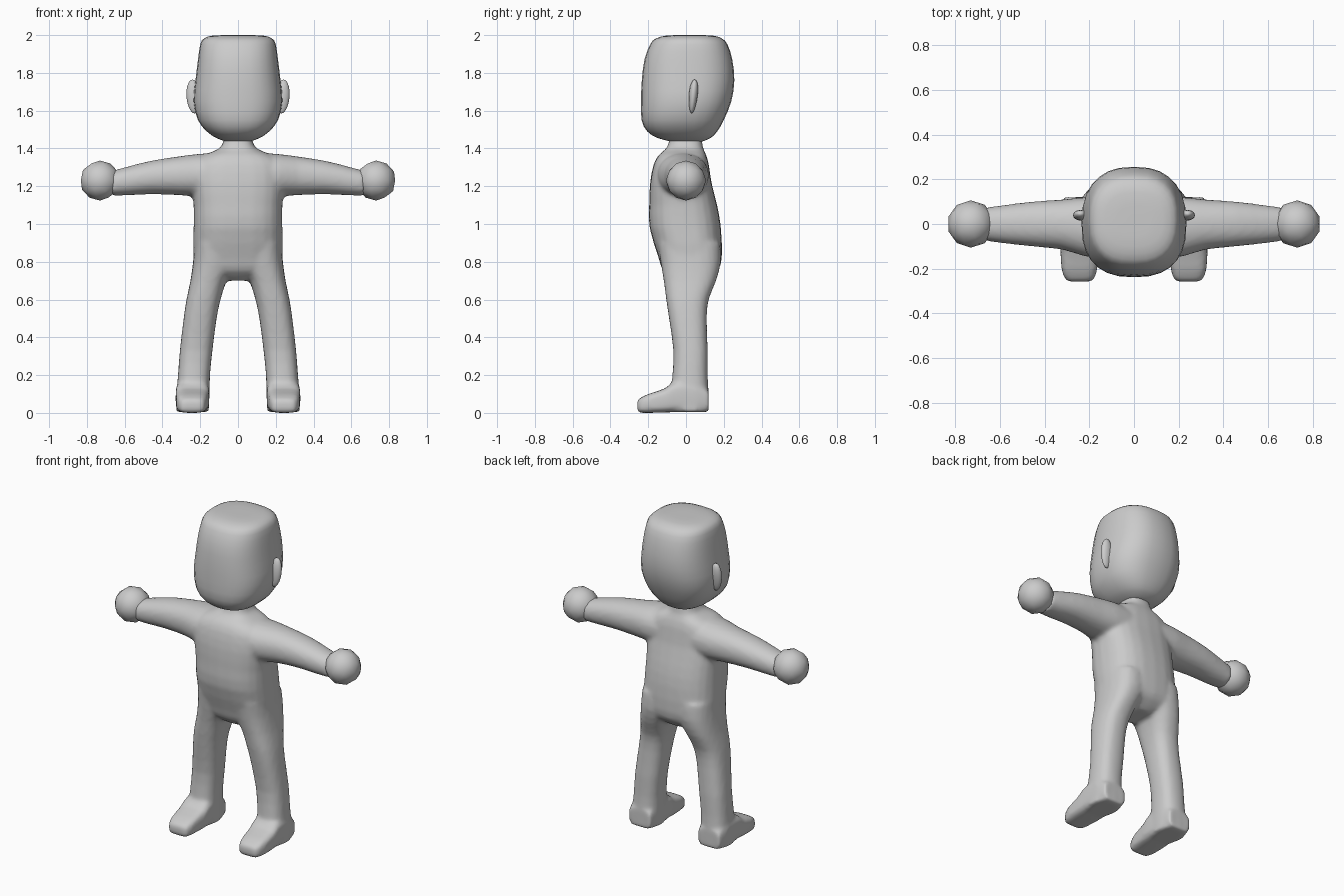
import bpy, bmesh, math
from mathutils import Vector

if "Cube" in bpy.data.objects:
    bpy.data.objects.remove(bpy.data.objects["Cube"])

clay = bpy.data.materials.new("clay_grey")
clay.diffuse_color = (0.6, 0.6, 0.6, 1)
clay.use_nodes = True
clay.node_tree.nodes["Principled BSDF"].inputs["Base Color"].default_value = clay.diffuse_color


def finish(obj, angle=40):
    obj.data.materials.clear()
    obj.data.materials.append(clay)
    bpy.ops.object.select_all(action='DESELECT')
    obj.select_set(True)
    bpy.context.view_layer.objects.active = obj
    bpy.ops.object.shade_smooth_by_angle(angle=math.radians(angle))


def spline(rows, t):
    """Smooth interpolation of section rows at parameter t."""
    i = min(int(t), len(rows) - 2)
    f = t - i
    p = [rows[max(0, min(len(rows) - 1, i + k))] for k in (-1, 0, 1, 2)]
    return [0.5 * (2 * b + (c - a) * f + (2 * a - 5 * b + 4 * c - d) * f * f
                   + (3 * b - a - 3 * c + d) * f ** 3) for a, b, c, d in zip(*p)]


def loft(bm, axis, rows, power=2.4, sides=24, steps=2, side=1):
    """Rows are (position, low a, high a, low b, high b) of rounded sections along an axis."""
    rings = []
    for k in range((len(rows) - 1) * steps + 1):
        t, a0, a1, b0, b1 = spline(rows, k / steps)
        ring = []
        for j in range(sides):
            th = 2 * math.pi * j / sides
            c, s = math.cos(th), math.sin(th)
            a = (a0 + a1) / 2 + (a1 - a0) / 2 * math.copysign(abs(c) ** (2 / power), c)
            b = (b0 + b1) / 2 + (b1 - b0) / 2 * math.copysign(abs(s) ** (2 / power), s)
            co = {'X': (t, a, b), 'Y': (a, t, b), 'Z': (a, b, t)}[axis]
            ring.append(bm.verts.new((co[0] * side, co[1], co[2])))
        rings.append(ring)
    for r, q in zip(rings, rings[1:]):
        for j in range(sides):
            n = (j + 1) % sides
            bm.faces.new((r[j], r[n], q[n], q[j]))
    bm.faces.new(rings[0])
    bm.faces.new(rings[-1])


def to_object(bm, name):
    bmesh.ops.recalc_face_normals(bm, faces=bm.faces)
    me = bpy.data.meshes.new(name)
    bm.to_mesh(me)
    bm.free()
    obj = bpy.data.objects.new(name, me)
    bpy.context.collection.objects.link(obj)
    return obj


# Body: torso, arms, legs and feet blended into one skin
bm = bmesh.new()
loft(bm, 'Z', [(0.70, -.07, .07, -.06, .10), (0.75, -.20, .20, -.12, .165),
               (0.82, -.235, .235, -.145, .19), (0.98, -.235, .235, -.193, .185),
               (1.10, -.235, .235, -.195, .165), (1.22, -.245, .245, -.19, .135),
               (1.32, -.235, .235, -.17, .12), (1.37, -.17, .17, -.14, .105),
               (1.405, -.09, .09, -.10, .09), (1.48, -.07, .07, -.08, .08)], 2.6)
for s in (-1, 1):
    loft(bm, 'X', [(.10, -.16, .12, 1.13, 1.38), (.22, -.145, .12, 1.145, 1.37),
                   (.32, -.115, .11, 1.153, 1.357), (.46, -.10, .10, 1.158, 1.335),
                   (.58, -.087, .085, 1.152, 1.305), (.67, -.075, .073, 1.15, 1.28)],
         2.2, side=s)
    loft(bm, 'Z', [(.004, .155, .328, -.08, .122), (.10, .15, .326, -.08, .12),
                   (.20, .148, .318, -.072, .115), (.33, .135, .308, -.067, .115),
                   (.50, .113, .288, -.09, .11), (.60, .092, .273, -.105, .12),
                   (.70, .06, .252, -.118, .16), (.80, .01, .238, -.135, .185),
                   (.90, .01, .23, -.15, .18)], 2.5, side=s)
    loft(bm, 'Y', [(.12, .165, .315, .006, .12), (.05, .155, .328, .006, .16),
                   (-.06, .152, .330, .004, .165), (-.11, .155, .330, .002, .13),
                   (-.20, .165, .325, 0, .10), (-.24, .175, .312, 0, .08),
                   (-.258, .19, .298, 0, .068)], 4, side=s)
body = to_object(bm, "body")
mod = body.modifiers.new("blend", 'REMESH')
mod.mode = 'VOXEL'
mod.voxel_size = 0.013
mod.use_smooth_shade = True
mod = body.modifiers.new("soften", 'SMOOTH')
mod.factor = 0.5
mod.iterations = 5
finish(body, 60)

# Head: rounded block with a flat crown and tapered chin
bm = bmesh.new()
loft(bm, 'Z', [(1.435, -.06, .06, -.07, .08), (1.455, -.115, .115, -.15, .13),
               (1.49, -.165, .165, -.205, .165), (1.55, -.212, .212, -.235, .20),
               (1.65, -.235, .235, -.238, .24), (1.76, -.225, .225, -.234, .256),
               (1.87, -.212, .212, -.22, .245), (1.95, -.20, .20, -.19, .22),
               (1.982, -.18, .18, -.16, .19), (1.998, -.13, .13, -.10, .14),
               (2.0, -.02, .02, -.01, .04)], 2.5, 28)
finish(to_object(bm, "head"), 60)

# Ears and ball hands on both sides
for s, label in ((-1, "left"), (1, "right")):
    bpy.ops.mesh.primitive_uv_sphere_add(segments=16, ring_count=10)
    ear = bpy.context.object
    ear.name = label + "_ear"
    for v in ear.data.vertices:
        h = v.co.z
        v.co = Vector((s * (.235 + .038 * v.co.x * s + .006 * h),
                       .038 + .023 * v.co.y * (1 + .2 * h) + .008 * h, 1.675 + .09 * h))
    finish(ear, 60)
    bpy.ops.mesh.primitive_ico_sphere_add(subdivisions=2, radius=.106,
                                          location=(s * .731, 0, 1.23))
    hand = bpy.context.object
    hand.name = label + "_hand"
    finish(hand, 60)
